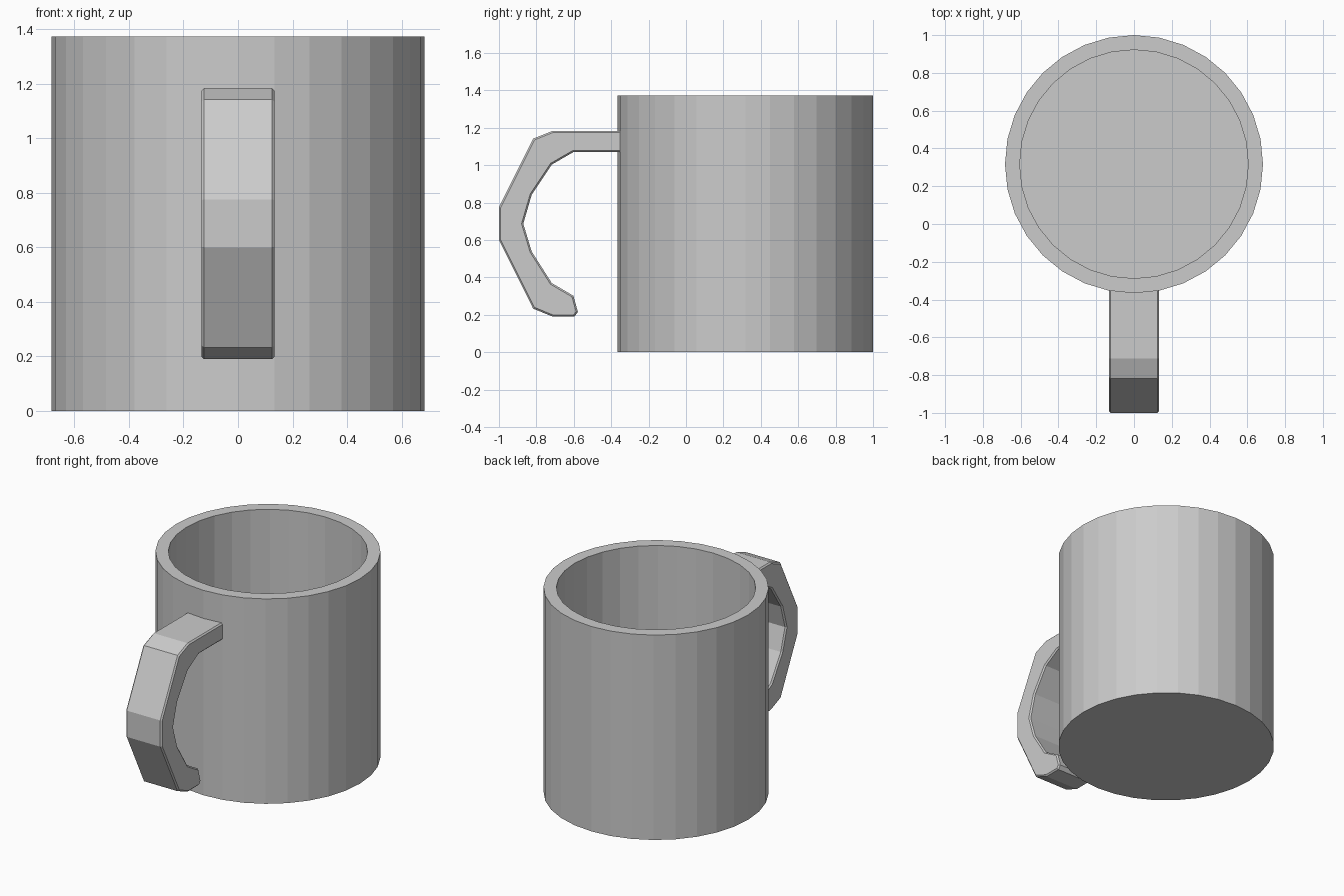
import bpy, bmesh
from math import sin, cos, pi

if "Cube" in bpy.data.objects:
    bpy.data.objects.remove(bpy.data.objects["Cube"])

SIDES = 32
CENTRE_Y = 0.317


def finish(name, bm):
    bmesh.ops.recalc_face_normals(bm, faces=bm.faces[:])
    mesh = bpy.data.meshes.new(name)
    bm.to_mesh(mesh)
    bm.free()
    obj = bpy.data.objects.new(name, mesh)
    bpy.context.collection.objects.link(obj)
    return obj


# Cup body: a closed wall turned from outer base, up over the rim, to inner floor
def cup(name, profile):
    bm = bmesh.new()
    rings = [[bm.verts.new((r * sin(2 * pi * i / SIDES), CENTRE_Y + r * cos(2 * pi * i / SIDES), z))
              for i in range(SIDES)] for r, z in profile]
    for low, high in zip(rings, rings[1:]):
        for i in range(SIDES):
            j = (i + 1) % SIDES
            bm.faces.new((low[i], low[j], high[j], high[i]))
    bm.faces.new(rings[0])
    bm.faces.new(rings[-1])
    return finish(name, bm)


# Handle: side profile (y, z) extruded across x, with narrow chamfers on both sides
def handle(name, profile, half_width, chamfer):
    bm = bmesh.new()
    face = bm.faces.new([bm.verts.new((-half_width, y, z)) for y, z in profile])
    new = bmesh.ops.extrude_face_region(bm, geom=[face], use_keep_orig=True)["geom"]
    moved = [g for g in new if isinstance(g, bmesh.types.BMVert)]
    bmesh.ops.translate(bm, verts=moved, vec=(2 * half_width, 0, 0))
    bmesh.ops.recalc_face_normals(bm, faces=bm.faces[:])
    rims = [e for e in bm.edges if abs(e.verts[0].co.x - e.verts[1].co.x) < 1e-4]
    bmesh.ops.bevel(bm, geom=rims, offset=chamfer, offset_type='OFFSET',
                    segments=1, profile=0.5, affect='EDGES')
    return finish(name, bm)


cup("cup_body", [(0.683, 0), (0.683, 1.372), (0.605, 1.372), (0.605, 0.08)])

handle("handle", [
    (-0.33, 1.184), (-0.712, 1.184), (-0.817, 1.142), (-1.0, 0.776), (-1.0, 0.600),
    (-0.817, 0.233), (-0.712, 0.190), (-0.597, 0.190), (-0.578, 0.215), (-0.602, 0.302),
    (-0.718, 0.370), (-0.825, 0.538), (-0.870, 0.687), (-0.825, 0.842),
    (-0.718, 1.003), (-0.602, 1.070), (-0.33, 1.070)], 0.133, 0.009)
